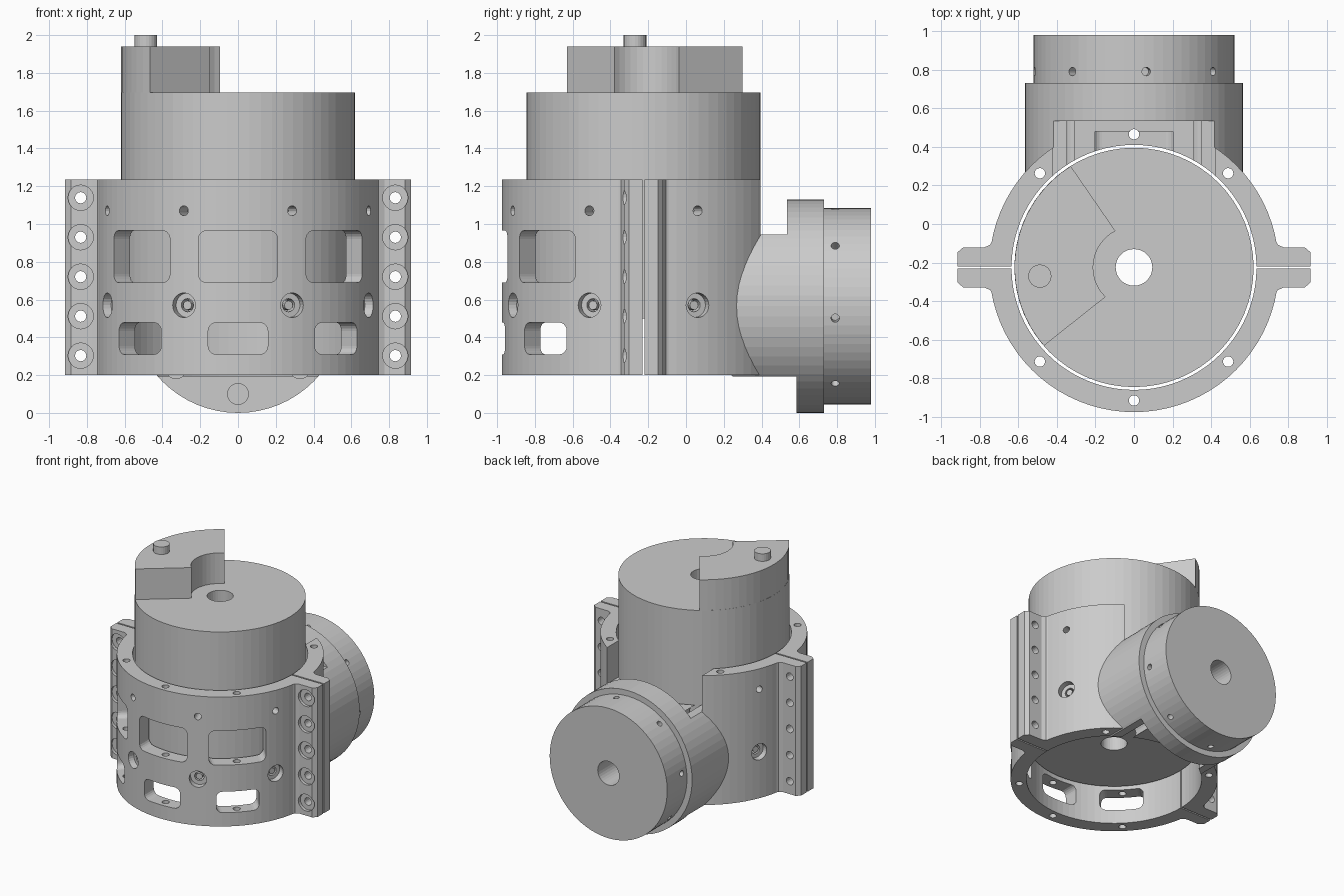
import bpy, bmesh
from math import sin, cos, pi, radians
from mathutils import Matrix

if "Cube" in bpy.data.objects:
    bpy.data.objects.remove(bpy.data.objects["Cube"])

CY, CZ = -0.225, 0.565          # main axis y, side axis z
T, R = Matrix.Translation, Matrix.Rotation
MAIN = T((0, CY, 0))
SIDE = T((0, 0, CZ)) @ R(pi / 2, 4, 'X')      # local z points to -y


def arc(r, a0, a1, n, cx=0, cy=0):
    return [(cx + r * cos(radians(a0 + (a1 - a0) * i / n)),
             cy + r * sin(radians(a0 + (a1 - a0) * i / n))) for i in range(n + 1)]


def circle(r, n=64, cx=0, cy=0):
    return arc(r, 0, 360, n, cx, cy)[:-1]


def rect(x0, x1, y0, y1):
    return [(x0, y0), (x1, y0), (x1, y1), (x0, y1)]


def rounded(hw, y0, y1, r):
    pts = []
    for cx, cy, a in ((hw - r, y1 - r, 0), (r - hw, y1 - r, 90),
                      (r - hw, y0 + r, 180), (hw - r, y0 + r, 270)):
        pts += arc(r, a, a + 90, 5, cx, cy)
    return pts


def radial(deg):
    # local z runs outward from the main axis, 0 degrees = front
    return MAIN @ R(radians(deg), 4, 'Z') @ R(pi / 2, 4, 'X')


def make(name, *parts):
    """Object from extruded outlines: (points, low, high, matrix)."""
    bm = bmesh.new()
    for pts, lo, hi, m in parts:
        a = [bm.verts.new(m @ T((x, y, lo)).translation) for x, y in pts]
        b = [bm.verts.new(m @ T((x, y, hi)).translation) for x, y in pts]
        bm.faces.new(a[::-1])
        bm.faces.new(b)
        for i in range(len(a)):
            j = (i + 1) % len(a)
            bm.faces.new((a[i], a[j], b[j], b[i]))
    bmesh.ops.recalc_face_normals(bm, faces=bm.faces)
    me = bpy.data.meshes.new(name)
    bm.to_mesh(me)
    bm.free()
    ob = bpy.data.objects.new(name, me)
    bpy.context.collection.objects.link(ob)
    return ob


def boolean(target, op, *parts):
    tool = make("cutter", *parts)
    tool.hide_render = True
    mod = target.modifiers.new("bool", 'BOOLEAN')
    mod.operation, mod.solver, mod.object = op, 'EXACT', tool
    bpy.context.view_layer.objects.active = target
    bpy.ops.object.modifier_apply(modifier=mod.name)
    bpy.data.objects.remove(tool)


I = Matrix.Identity(4)
Z0, Z1 = 0.2, 1.235

# clamp housing: main barrel, bolted ears, side sleeve
housing = make("clamp_housing", (circle(0.75, 80), Z0, Z1, MAIN))
half = [(0.66, 0.225), (0.717, 0.205), (0.727, 0.155), (0.745, 0.118),
        (0.775, 0.104), (0.885, 0.104), (0.915, 0.078)]
ear = half + [(x, -y) for x, y in reversed(half)]
boolean(housing, 'UNION', (ear, Z0, Z1, MAIN), ([(-x, y) for x, y in ear], Z0, Z1, MAIN))
boolean(housing, 'UNION', (circle(0.565), -0.73, -0.1, SIDE))

# main bore, and clearance above and below the sleeve
boolean(housing, 'DIFFERENCE', (circle(0.635, 80), -0.1, 1.4, MAIN))
boolean(housing, 'DIFFERENCE',
        (rect(-0.42, 0.42, 0.1, 0.535), 0.945, 1.4, I),
        (rect(-0.7, 0.7, 0.0, 0.585), -0.1, 0.193, I))

# screw channels along the sleeve
chan = [(0.465 * sin(radians(a)), 0.465 * cos(radians(a)))
        for a in (0, 45, 135, 180, 225, 315)]
boolean(housing, 'DIFFERENCE',
        *[(circle(0.055, 24, x, y), -(0.595 if y < 0 else 0.545), -0.05, SIDE)
          for x, y in chan])

# wall windows
boolean(housing, 'DIFFERENCE',
        *[(rounded(0.21, 0.69, 0.965, 0.045), 0.55, 0.9, radial(a)) for a in (-45, 0, 45)],
        (rounded(0.21, 0.69, 0.965, 0.045), 0.55, 0.705, radial(180)),
        *[(rounded(0.158, 0.31, 0.478, 0.045), 0.55, 0.9, radial(a)) for a in (-45, 0, 45)])

# radial screw holes
angles = (-112.5, -67.5, -22.5, 22.5, 67.5, 112.5)
boolean(housing, 'DIFFERENCE',
        *[(circle(0.026, 16, 0, 1.07), 0.6, 0.9, radial(a)) for a in angles],
        *[(circle(0.035, 16, 0, 0.57), 0.6, 0.9, radial(a)) for a in angles])
boolean(housing, 'DIFFERENCE',
        *[(circle(0.065, 24, 0, 0.57), 0.70, 0.9, radial(a)) for a in angles])

# vertical holes through the wall
boolean(housing, 'DIFFERENCE',
        *[(circle(0.027, 16, 0.69 * sin(radians(a)), 0.69 * cos(radians(a))), 0, 1.4, MAIN)
          for a in (0, 45, 135, 180, 225, 315)])

# ear bolt holes, counterbores and the split between halves
bolts = [(s * 0.833, 0.303 + 0.209 * i) for s in (-1, 1) for i in range(5)]
FRONT = R(pi / 2, 4, 'X')
boolean(housing, 'DIFFERENCE', *[(circle(0.03, 16, x, z), -0.1, 0.5, FRONT) for x, z in bolts])
boolean(housing, 'DIFFERENCE', *[(circle(0.067, 24, x, z), 0.305, 0.5, FRONT) for x, z in bolts])
boolean(housing, 'DIFFERENCE',
        *[(rect(min(s * 0.6, s), max(s * 0.6, s), -0.006, 0.006), 0, 1.4, MAIN) for s in (-1, 1)])

# main motor body with central bore
motor = make("main_motor", (circle(0.62, 64), 0.5, 1.695, MAIN))
boolean(motor, 'DIFFERENCE', (circle(0.095, 32), 0, 2, MAIN))

# stop segment and pin on top
make("stop_segment", (arc(0.619, 122, 221, 18) + arc(0.212, 226, 117, 12), 1.69, 1.94, MAIN))
make("stop_pin", (circle(0.06, 24, -0.488, -0.045), 1.93, 2.0, MAIN))

# side motor cap with bore and rim holes
cap = make("side_motor", (circle(0.52), -0.98, -0.70, SIDE))
boolean(cap, 'DIFFERENCE', (circle(0.095, 32), -1.1, -0.72, SIDE),
        *[(circle(0.022, 16, 0, 0.79), 0.44, 0.7,
           T((0, 0, CZ)) @ R(radians(7 + 45 * k), 4, 'Y')) for k in range(8)])

# small screws seated in the radial holes and sleeve channels
make("radial_screws", *[(circle(0.024, 12, 0, 0.57), 0.638, 0.70, radial(a)) for a in angles])
make("sleeve_screws", *[(circle(0.03, 16, x, y), -0.6, -0.54 if y > 0 else -0.59, SIDE)
                        for x, y in chan])
